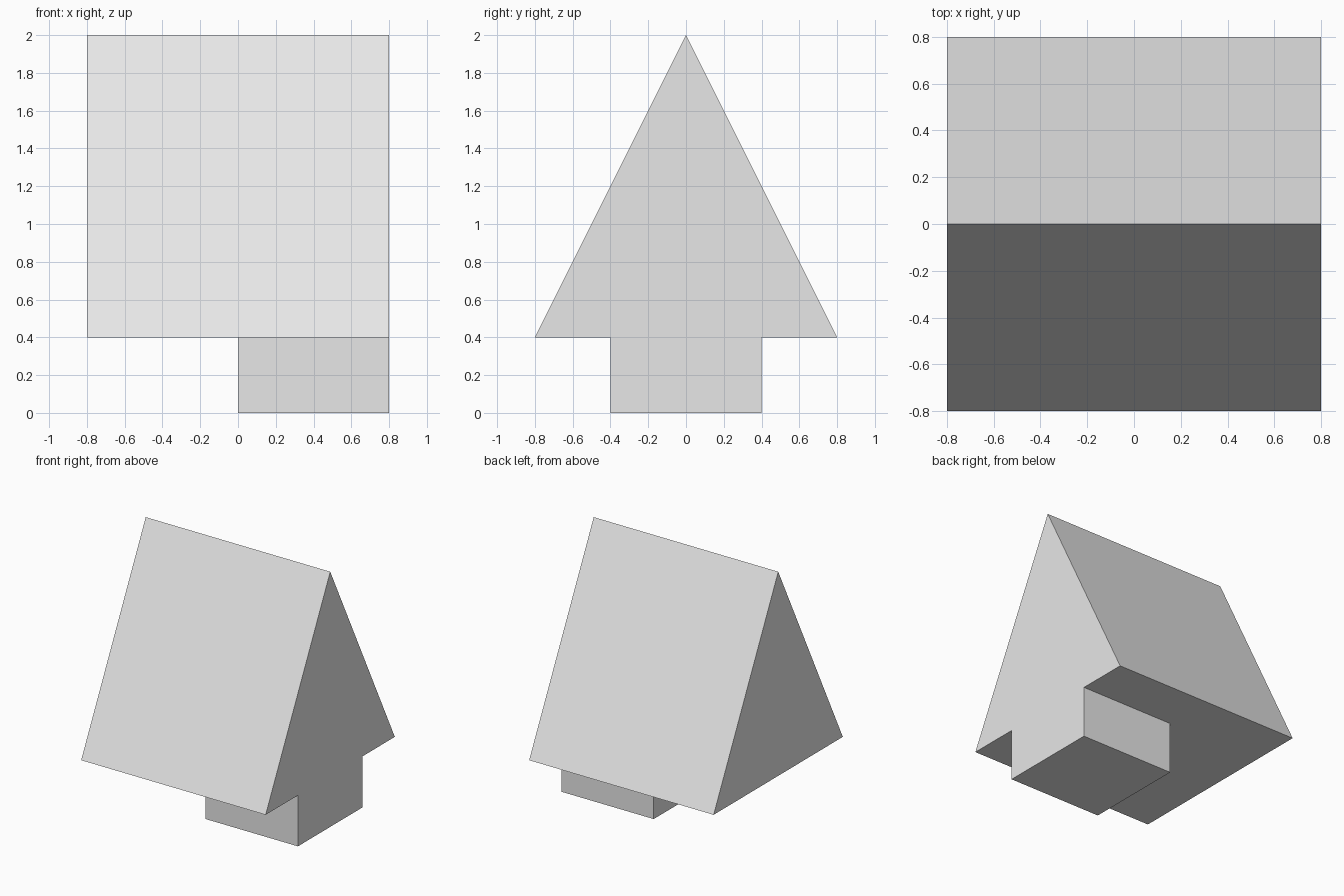
import bpy
import bmesh

cube = bpy.data.objects.get("Cube")
if cube:
    bpy.data.objects.remove(cube, do_unlink=True)

grey = bpy.data.materials.new("light_grey")
grey.use_nodes = True
colour = (0.8, 0.8, 0.8, 1)
grey.diffuse_color = colour
grey.node_tree.nodes["Principled BSDF"].inputs["Base Color"].default_value = colour


def extrude_profile(name, profile, x_start, x_end):
    """Sweep a closed (y, z) profile along x into a solid."""
    bm = bmesh.new()
    face = bm.faces.new([bm.verts.new((x_start, y, z)) for y, z in profile])
    swept = bmesh.ops.extrude_face_region(bm, geom=[face], use_keep_orig=True)
    moved = [v for v in swept["geom"] if isinstance(v, bmesh.types.BMVert)]
    bmesh.ops.translate(bm, verts=moved, vec=(x_end - x_start, 0, 0))
    bmesh.ops.recalc_face_normals(bm, faces=bm.faces)
    mesh = bpy.data.meshes.new(name)
    bm.to_mesh(mesh)
    bm.free()
    mesh.materials.append(grey)
    obj = bpy.data.objects.new(name, mesh)
    bpy.context.collection.objects.link(obj)
    return obj


# Triangular prism with its ridge along x
extrude_profile("roof_prism", [(-0.8, 0.4), (0.8, 0.4), (0, 2)], -0.8, 0.8)

# Block below the left half, flush with the end of the prism
extrude_profile("base_block", [(-0.4, 0), (0.4, 0), (0.4, 0.4), (-0.4, 0.4)], 0, 0.8)
